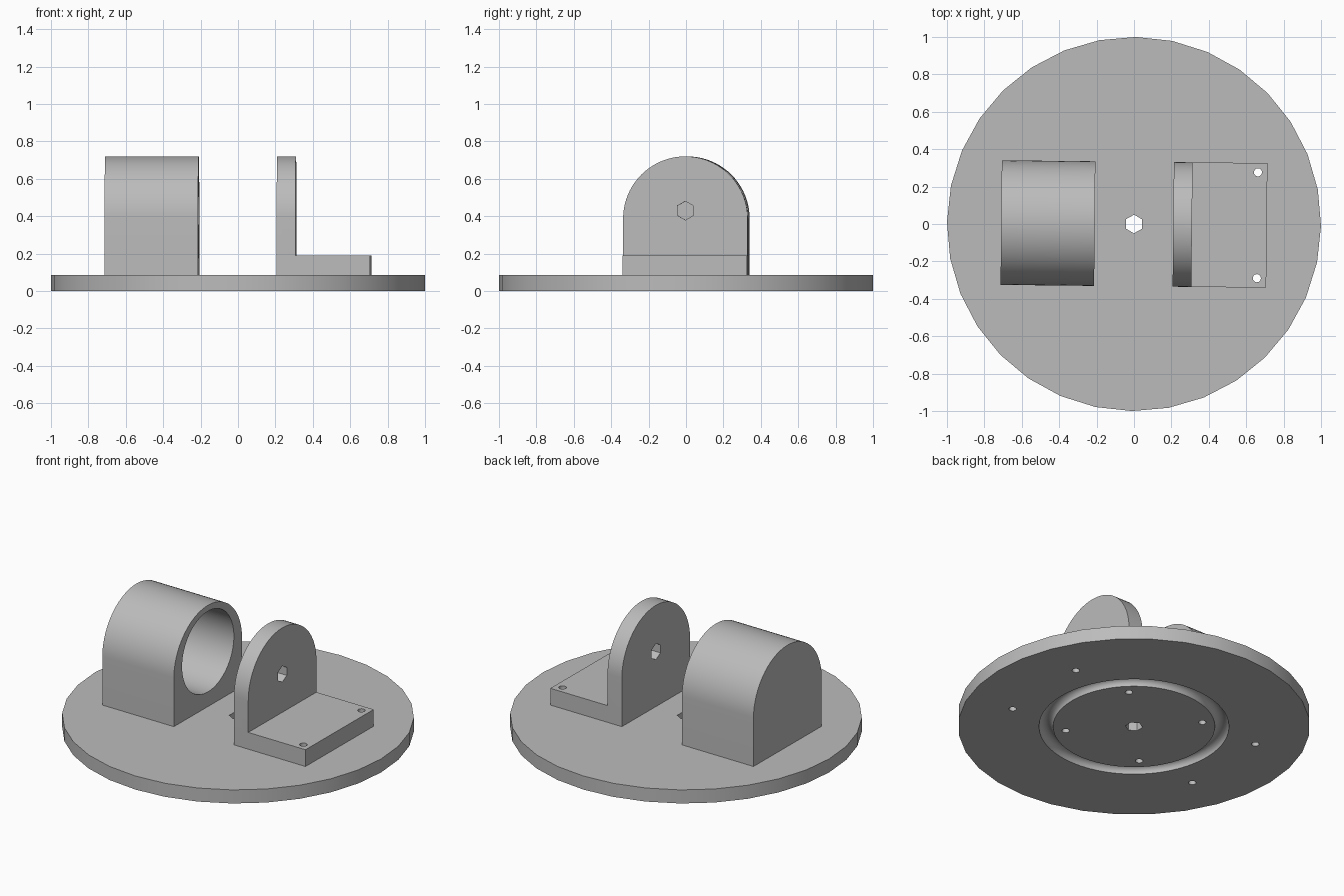
import bpy, bmesh, math
from mathutils import Matrix

cube = bpy.data.objects.get("Cube")
if cube:
    bpy.data.objects.remove(cube, do_unlink=True)

grey = bpy.data.materials.new("light grey")
grey.use_nodes = True
COLOUR = (0.5, 0.5, 0.5, 1)
grey.diffuse_color = COLOUR
grey.node_tree.nodes["Principled BSDF"].inputs["Base Color"].default_value = COLOUR

YAW = Matrix.Rotation(math.radians(-0.6), 4, "Z")
BASE_TOP = 0.085


def make_object(name, bm):
    """Turn a bmesh into a grey object."""
    bmesh.ops.recalc_face_normals(bm, faces=bm.faces)
    mesh = bpy.data.meshes.new(name)
    bm.to_mesh(mesh)
    bm.free()
    mesh.materials.append(grey)
    obj = bpy.data.objects.new(name, mesh)
    bpy.context.collection.objects.link(obj)
    return obj


def cylinder(name, radius, start, end, sides, centre, axis="Z", turn=0):
    """Cylinder from start to end along Z (centre is x, y) or X (centre is y, z)."""
    bm = bmesh.new()
    bmesh.ops.create_cone(bm, cap_ends=True, segments=sides, radius1=radius,
                          radius2=radius, depth=end - start)
    bm.transform(Matrix.Rotation(math.radians(turn), 4, "Z"))
    middle = (start + end) / 2
    if axis == "X":
        bm.transform(Matrix.Rotation(math.pi / 2, 4, "Y"))
        place = (middle, *centre)
    else:
        place = (*centre, middle)
    bm.transform(Matrix.Translation(place))
    return make_object(name, bm)


def extrude_outline(name, points, offset):
    """Solid from a flat outline swept along offset."""
    bm = bmesh.new()
    face = bm.faces.new([bm.verts.new(p) for p in points])
    sweep = bmesh.ops.extrude_face_region(bm, geom=[face])
    verts = [g for g in sweep["geom"] if isinstance(g, bmesh.types.BMVert)]
    bmesh.ops.translate(bm, verts=verts, vec=offset)
    return make_object(name, bm)


def arch(name, x0, x1, half_width=0.333, top=0.72, steps=40):
    """Round-topped upright block spanning x0 to x1."""
    spring = top - half_width
    points = [(x0, -half_width, BASE_TOP), (x0, half_width, BASE_TOP)]
    for i in range(steps + 1):
        a = math.pi * i / steps
        points.append((x0, half_width * math.cos(a), spring + half_width * math.sin(a)))
    return extrude_outline(name, points, (x1 - x0, 0, 0))


def boolean(obj, tool, operation="DIFFERENCE"):
    """Apply a boolean and remove the tool object."""
    mod = obj.modifiers.new("boolean", "BOOLEAN")
    mod.operation = operation
    mod.solver = "EXACT"
    mod.object = tool
    bpy.context.view_layer.objects.active = obj
    bpy.ops.object.modifier_apply(modifier=mod.name)
    bpy.data.objects.remove(tool, do_unlink=True)


# Round base plate
base = cylinder("base_plate", 1, 0, BASE_TOP, 32, (0, 0))

# Ring groove in the underside
bm = bmesh.new()
ring = [bm.verts.new((0.5 + 0.04 * math.cos(a), 0, 0.04 * math.sin(a)))
        for a in (math.tau * i / 24 for i in range(24))]
edges = [bm.edges.new((ring[i - 1], ring[i])) for i in range(24)]
bmesh.ops.spin(bm, geom=ring + edges, cent=(0, 0, 0), axis=(0, 0, 1),
               angle=math.tau, steps=64, use_merge=True)
bmesh.ops.remove_doubles(bm, verts=bm.verts, dist=0.0001)
boolean(base, make_object("groove_cutter", bm))

# Hexagonal centre hole
boolean(base, cylinder("centre_cutter", 0.05, -0.1, 0.2, 6, (0, 0), turn=0))

# Bored housing
housing = arch("housing", -0.71, -0.21)
boolean(housing, cylinder("bore_cutter", 0.253, -0.61, -0.1, 64, (0, 0.43), "X"))

# Angle bracket: upright plate with a foot
bracket = arch("bracket", 0.21, 0.31)
foot = extrude_outline("foot", [(0.3, -0.333, BASE_TOP), (0.71, -0.333, BASE_TOP),
                                (0.71, 0.333, BASE_TOP), (0.3, 0.333, BASE_TOP)],
                       (0, 0, 0.105))
boolean(bracket, foot, "UNION")
boolean(bracket, cylinder("shaft_cutter", 0.05, 0.1, 0.4, 6, (0, 0.43), "X", 90))

# Screw holes up through the base into the housing and bracket
for part, side in ((housing, -1), (bracket, 1)):
    for x in (0.27, 0.66):
        for y in (-0.283, 0.283):
            for target in (base, part):
                boolean(target, cylinder("screw_cutter", 0.022, -0.1, 0.3, 12,
                                         (side * x, y)))

# Final orientation and shading
for obj in (base, housing, bracket):
    obj.data.transform(YAW)
    bpy.ops.object.select_all(action="DESELECT")
    obj.select_set(True)
    bpy.context.view_layer.objects.active = obj
    bpy.ops.object.shade_smooth_by_angle(angle=math.radians(31))
